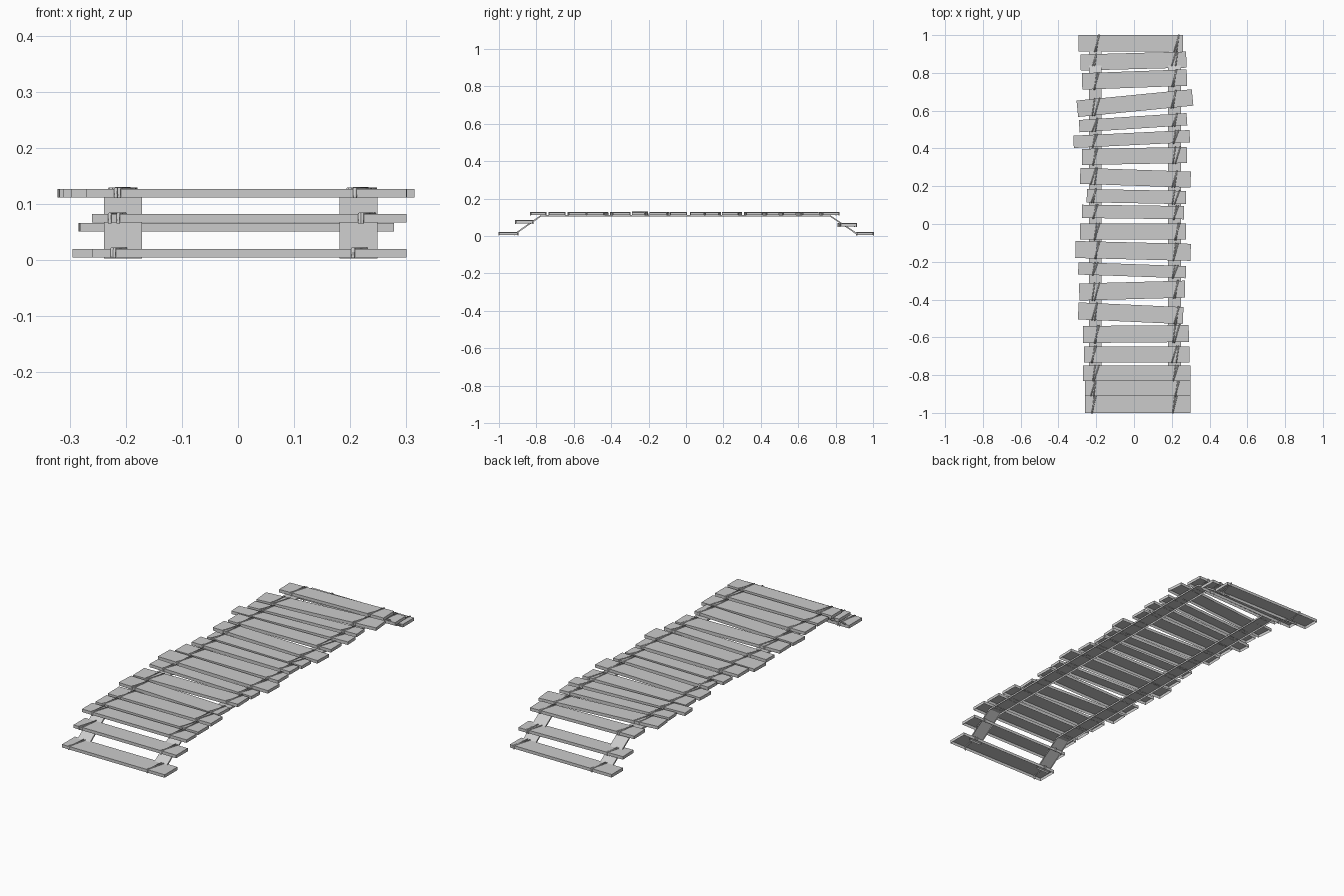
import bpy, bmesh, math, random
from mathutils import Vector

random.seed(4)
if "Cube" in bpy.data.objects:
    bpy.data.objects.remove(bpy.data.objects["Cube"])

wood = bpy.data.materials.new("grey_wood")
wood.use_nodes = True
wood.diffuse_color = (0.6, 0.6, 0.6, 1)
wood.node_tree.nodes["Principled BSDF"].inputs["Base Color"].default_value = (0.6, 0.6, 0.6, 1)

THICK = 0.015
ROPE = 0.003


def add_mesh(name, bm):
    bmesh.ops.recalc_face_normals(bm, faces=bm.faces[:])
    mesh = bpy.data.meshes.new(name)
    bm.to_mesh(mesh)
    bm.free()
    mesh.materials.append(wood)
    obj = bpy.data.objects.new(name, mesh)
    bpy.context.collection.objects.link(obj)
    return obj


def shell(name, outline, thick):
    """Open-bottomed board: a top surface strip with walls around its rim."""
    bm = bmesh.new()
    rows = [[bm.verts.new(p) for p in row] for row in outline]
    for a, b in zip(rows, rows[1:]):
        bm.faces.new((a[0], a[1], b[1], b[0]))
    rim = [e for e in bm.edges if e.is_boundary]
    made = bmesh.ops.extrude_edge_only(bm, edges=rim)["geom"]
    for v in made:
        if isinstance(v, bmesh.types.BMVert):
            v.co.z -= thick
    obj = add_mesh(name, bm)
    # keep the top facing up
    if obj.data.polygons[0].normal.z < 0:
        obj.data.flip_normals()
    return obj


def rope(name, x, lean, y_at, width, top):
    """Thin binding laid slantwise over a plank and down both edges."""
    h = width / 2 + ROPE * 0.4
    z_hi, z_lo = top + ROPE * 0.3, top - THICK - ROPE * 0.5
    xa, xb = x - lean, x + lean
    points = [(xa, y_at(xa) - h, z_lo), (xa, y_at(xa) - h, z_hi),
              (xb, y_at(xb) + h, z_hi), (xb, y_at(xb) + h, z_lo)]
    curve = bpy.data.curves.new(name, "CURVE")
    curve.dimensions = "3D"
    curve.bevel_depth = ROPE
    curve.bevel_resolution = 1
    curve.use_fill_caps = True
    spline = curve.splines.new("POLY")
    spline.points.add(len(points) - 1)
    for p, co in zip(spline.points, points):
        p.co = (*co, 1)
    curve.materials.append(wood)
    bpy.context.collection.objects.link(bpy.data.objects.new(name, curve))


# planks: left end x, right end x, centre y at each end, width, top height
DECK = 0.127
planks = [
    (-.26, .30, -.95, -.95, .10, .02), (-.26, .30, -.865, -.865, .09, .082),
    (-.27, .30, -.79, -.79, .08, DECK), (-.265, .295, -.69, -.69, .085, DECK),
    (-.27, .29, -.585, -.58, .09, DECK), (-.295, .26, -.46, -.485, .09, DECK),
    (-.29, .27, -.36, -.345, .09, DECK), (-.295, .275, -.235, -.255, .065, DECK),
    (-.31, .30, -.135, -.15, .09, DECK), (-.285, .275, -.04, -.04, .085, DECK),
    (-.275, .265, .067, .06, .07, DECK), (-.25, .275, .15, .14, .07, DECK),
    (-.285, .30, .255, .235, .085, DECK), (-.275, .28, .355, .365, .085, DECK),
    (-.32, .295, .435, .465, .065, DECK), (-.29, .28, .518, .555, .065, DECK),
    (-.30, .31, .61, .67, .087, DECK), (-.275, .28, .755, .775, .087, DECK),
    (-.283, .277, .855, .87, .085, .066), (-.295, .26, .957, .957, .087, .02),
]
for i, (x0, x1, y0, y1, w, top) in enumerate(planks):
    along = Vector((x1 - x0, y1 - y0, 0)).normalized()
    side = Vector((-along.y, along.x, 0)) * w / 2
    a, b = Vector((x0, y0, top)), Vector((x1, y1, top))
    shell(f"plank_{i + 1}", [(a + side, a - side), (b + side, b - side)], THICK)

    def y_at(x):
        return y0 + (x - x0) * (y1 - y0) / (x1 - x0)

    # two crossing bindings over each rail
    for label, x in (("right", -.205), ("left", .22)):
        for k, lean in enumerate((.013, .006)):
            shift = random.uniform(-.012, .012)
            rope(f"{label}_binding_{i + 1}_{k + 1}", x + shift, lean, y_at, w, top)

# rails: flat beams under the deck with a ramp down at each end
path = [(-.92, .012), (-.775, .113), (.77, .113), (.92, .012)]
for label, x in (("right", -.205), ("left", .215)):
    rows = [((x - .034, y, z), (x + .034, y, z)) for y, z in path]
    shell(f"{label}_rail", rows, .009)
